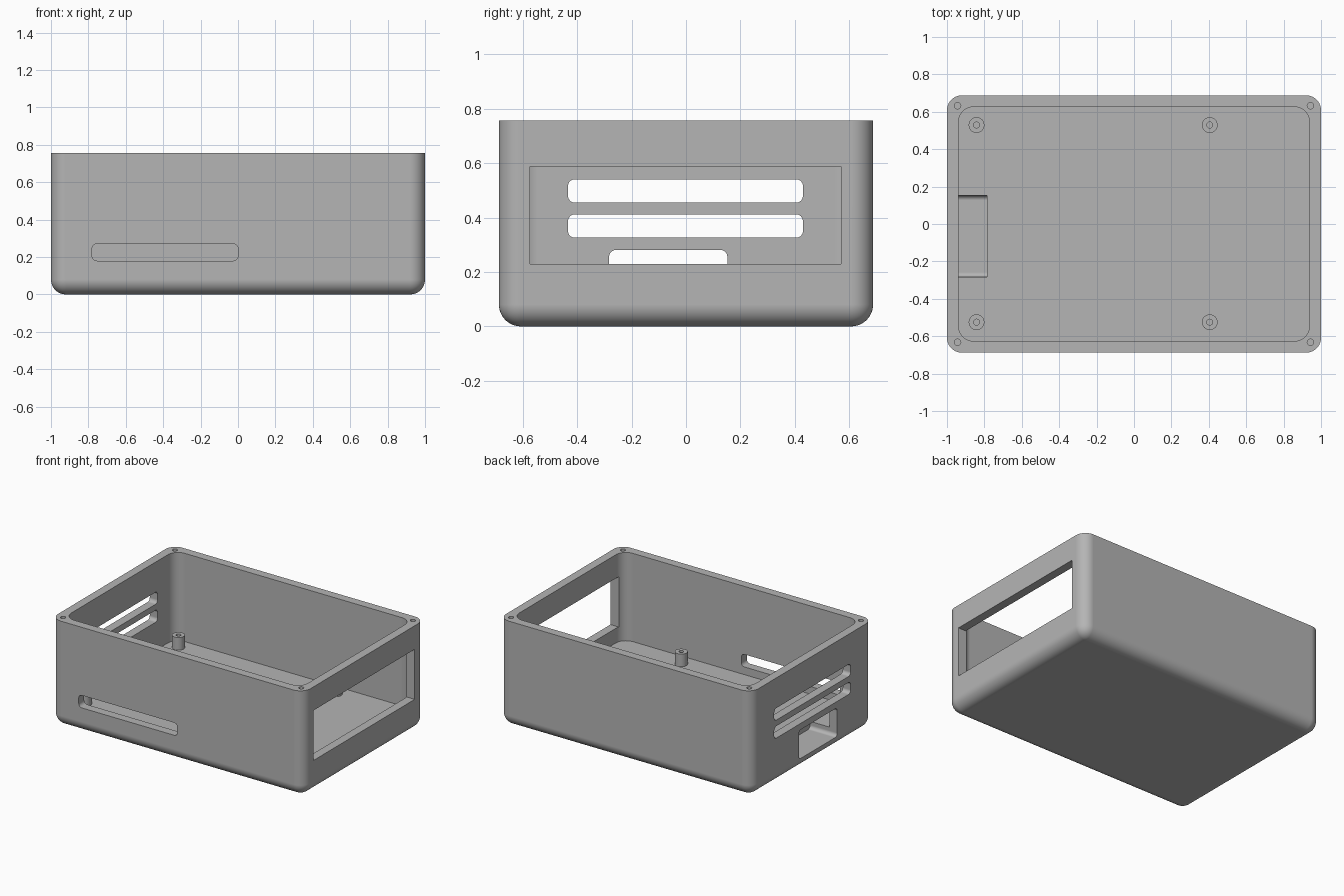
import bpy, bmesh, math
from mathutils import Matrix

if "Cube" in bpy.data.objects:
    bpy.data.objects.remove(bpy.data.objects["Cube"])

# Single plastic colour
grey = bpy.data.materials.new("grey_plastic")
grey.use_nodes = True
colour = (0.46, 0.46, 0.46, 1)
grey.diffuse_color = colour
grey.node_tree.nodes["Principled BSDF"].inputs["Base Color"].default_value = colour

HX, HY, H = 1.0, 0.688, 0.757      # outer half sizes and height
WALL, FLOOR, R = 0.062, 0.125, 0.08


def add_object(name, bm):
    mesh = bpy.data.meshes.new(name)
    bm.to_mesh(mesh)
    bm.free()
    mesh.materials.append(grey)
    ob = bpy.data.objects.new(name, mesh)
    bpy.context.collection.objects.link(ob)
    return ob


def rounded_box(name, lo, hi, radius=0, axis=None, segments=8, rule=None):
    """Box from corner lo to corner hi; rounds edges along axis or chosen by rule."""
    bm = bmesh.new()
    size = [b - a for a, b in zip(lo, hi)]
    mid = [(a + b) / 2 for a, b in zip(lo, hi)]
    bmesh.ops.create_cube(bm, size=1, matrix=Matrix.Translation(mid) @ Matrix.Diagonal((*size, 1)))
    if radius:
        if rule is None:
            def rule(e):
                d = e.verts[1].co - e.verts[0].co
                return abs(d[axis]) > 0.9 * d.length
        bmesh.ops.bevel(bm, geom=[e for e in bm.edges if rule(e)], offset=radius,
                        segments=segments, profile=0.5, affect='EDGES')
    return add_object(name, bm)


def cylinder(name, x, y, z0, z1, radius, sides=32):
    bm = bmesh.new()
    bmesh.ops.create_cone(bm, cap_ends=True, segments=sides, radius1=radius, radius2=radius,
                          depth=z1 - z0, matrix=Matrix.Translation((x, y, (z0 + z1) / 2)))
    return add_object(name, bm)


def combine(target, tool, operation='DIFFERENCE'):
    mod = target.modifiers.new("cut", 'BOOLEAN')
    mod.operation, mod.solver, mod.object = operation, 'EXACT', tool
    bpy.context.view_layer.objects.active = target
    bpy.ops.object.modifier_apply(modifier=mod.name)
    bpy.data.objects.remove(tool)


def smooth(ob):
    bpy.ops.object.select_all(action='DESELECT')
    ob.select_set(True)
    bpy.context.view_layer.objects.active = ob
    bpy.ops.object.shade_smooth_by_angle(angle=math.radians(30))
    mod = ob.modifiers.new("flat_walls", 'WEIGHTED_NORMAL')
    mod.keep_sharp = True


# Outer shell: every edge rounded except the rim
case = rounded_box("case", (-HX, -HY, 0), (HX, HY, H), R, segments=12,
                   rule=lambda e: min(v.co.z for v in e.verts) < H / 2)

# Hollow interior
combine(case, rounded_box("cavity", (WALL - HX, WALL - HY, FLOOR),
                          (HX - WALL, HY - WALL, H + 0.2), R, axis=2, segments=12))

# Large square-cornered window in the left end
combine(case, rounded_box("window", (0.9, -0.573, 0.23), (1.1, 0.571, 0.588)))

# Two vent slots in the right end
for z in (0.326, 0.455):
    combine(case, rounded_box("vent", (-1.1, -0.434, z), (-0.9, 0.43, z + 0.086), 0.025, axis=0))

# Connector opening, sunk into the floor behind the right end
combine(case, rounded_box("port", (-1.1, -0.283, 0.075), (-0.785, 0.152, 0.281), 0.025, axis=0))

# Long slot in the front wall
combine(case, rounded_box("front_slot", (-0.78, -0.8, 0.18), (0, -0.6, 0.27), 0.025, axis=1))

# Lid screw holes in the rim corners
for sx in (-1, 1):
    for sy in (-1, 1):
        combine(case, cylinder("screw_hole", sx * 0.943, sy * 0.632, H - 0.15, H + 0.1, 0.017, 20))
smooth(case)

# Four board standoffs, each with a screw hole
for x, end in ((-0.842, "right"), (0.405, "left")):
    for y, side in ((-0.525, "front"), (0.529, "back")):
        post = cylinder(f"standoff_{side}_{end}", x, y, FLOOR - 0.01, 0.215, 0.042)
        combine(post, cylinder("post_hole", x, y, FLOOR, 0.3, 0.016, 20))
        smooth(post)
